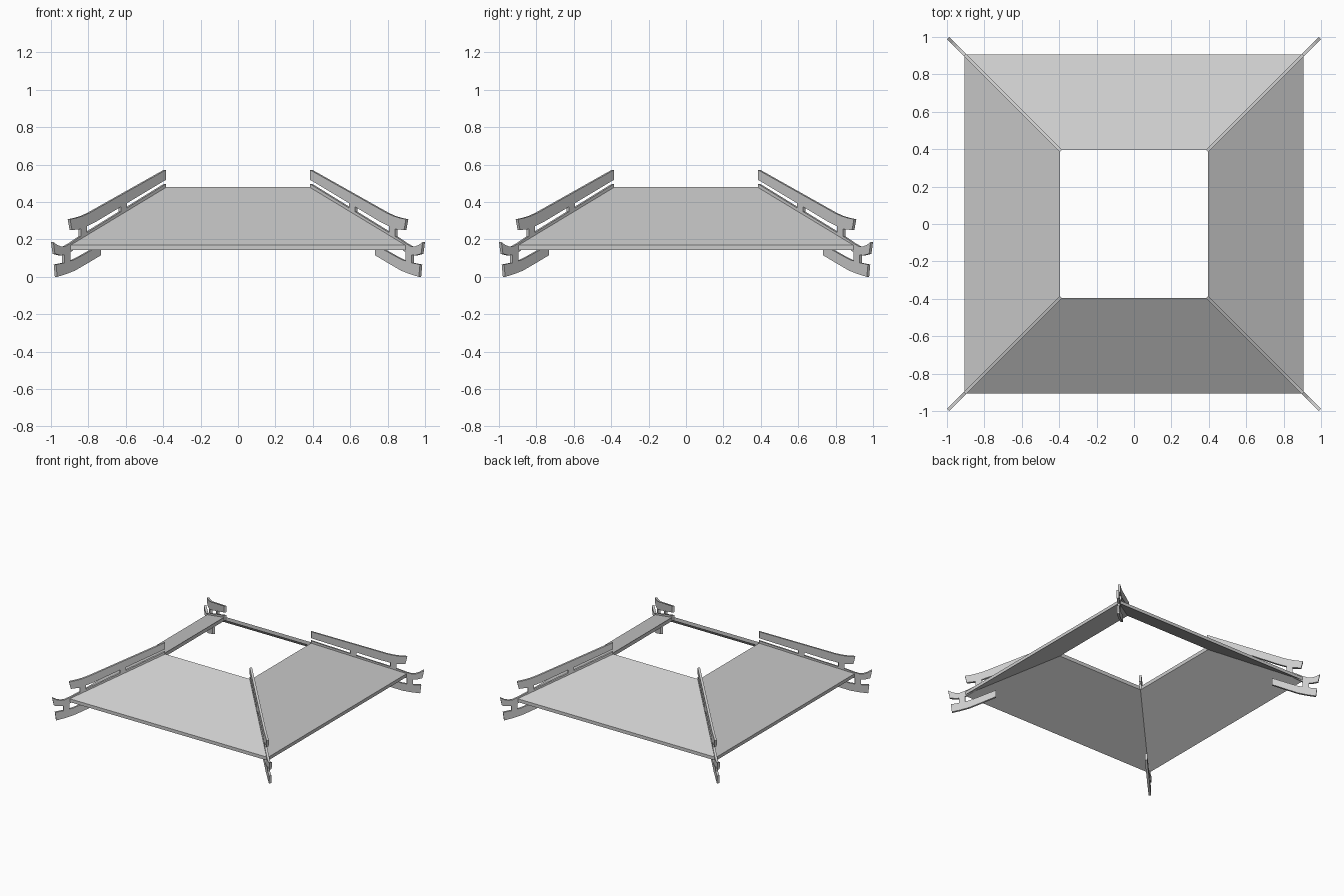
import bpy, bmesh, math
from mathutils import Vector

if "Cube" in bpy.data.objects:
    bpy.data.objects.remove(bpy.data.objects["Cube"])

T = 0.018  # thickness of the corner rails


def add_object(name, bm):
    bmesh.ops.recalc_face_normals(bm, faces=bm.faces)
    me = bpy.data.meshes.new(name)
    bm.to_mesh(me)
    bm.free()
    ob = bpy.data.objects.new(name, me)
    bpy.context.collection.objects.link(ob)
    return ob


# Sloped roof skirt: a square cross-section loop swept round four corners
bm = bmesh.new()
section = [(0.907, 0.143), (0.907, 0.170), (0.396, 0.479), (0.396, 0.449)]
corners = [(1, 1), (-1, 1), (-1, -1), (1, -1)]
rings = [[bm.verts.new((d * sx, d * sy, z)) for sx, sy in corners] for d, z in section]
for i in range(4):
    a, b = rings[i], rings[(i + 1) % 4]
    for j in range(4):
        k = (j + 1) % 4
        bm.faces.new((a[j], a[k], b[k], b[j]))
add_object("roof_skirt", bm)


def fin(name, pts, angle):
    """Extrude a (distance along x, height) profile lying on a roof diagonal."""
    bm = bmesh.new()
    c, s = math.cos(angle), math.sin(angle)
    sides = []
    for off in (-T / 2, T / 2):
        sides.append([bm.verts.new((d * math.sqrt(2) * c - off * s,
                                    d * math.sqrt(2) * s + off * c, z)) for d, z in pts])
    n = len(pts)
    bm.faces.new(sides[0])
    bm.faces.new(sides[1][::-1])
    for i in range(n):
        j = (i + 1) % n
        bm.faces.new((sides[0][i], sides[1][i], sides[1][j], sides[0][j]))
    return add_object(name, bm)


# Rails with upturned tips, and the short posts between them
PARTS = {
    "upper_rail": [(0.391, 0.572), (0.80, 0.342), (0.835, 0.326), (0.87, 0.315), (0.904, 0.308),
                   (0.894, 0.250), (0.85, 0.255), (0.81, 0.272), (0.77, 0.292), (0.391, 0.519)],
    "hip_rail": [(0.391, 0.497), (0.86, 0.208), (0.90, 0.180), (0.93, 0.163), (0.95, 0.162),
                 (0.97, 0.169), (0.9936, 0.186), (0.985, 0.123), (0.955, 0.115), (0.925, 0.117),
                 (0.89, 0.140), (0.84, 0.183), (0.391, 0.453)],
    "lower_rail": [(0.738, 0.172), (0.84, 0.114), (0.88, 0.093), (0.92, 0.078), (0.979, 0.066),
                   (0.973, 0.0), (0.93, 0.013), (0.88, 0.032), (0.83, 0.061), (0.738, 0.116)],
    "inner_post": [(0.600, 0.41), (0.632, 0.40), (0.632, 0.33), (0.600, 0.35)],
    "outer_post": [(0.815, 0.29), (0.847, 0.28), (0.847, 0.20), (0.815, 0.21)],
    "lower_post": [(0.902, 0.145), (0.935, 0.13), (0.935, 0.06), (0.902, 0.07)],
}
for k in range(4):
    for part, pts in PARTS.items():
        fin(f"{part}_{k + 1}", pts, math.pi / 4 + k * math.pi / 2)
